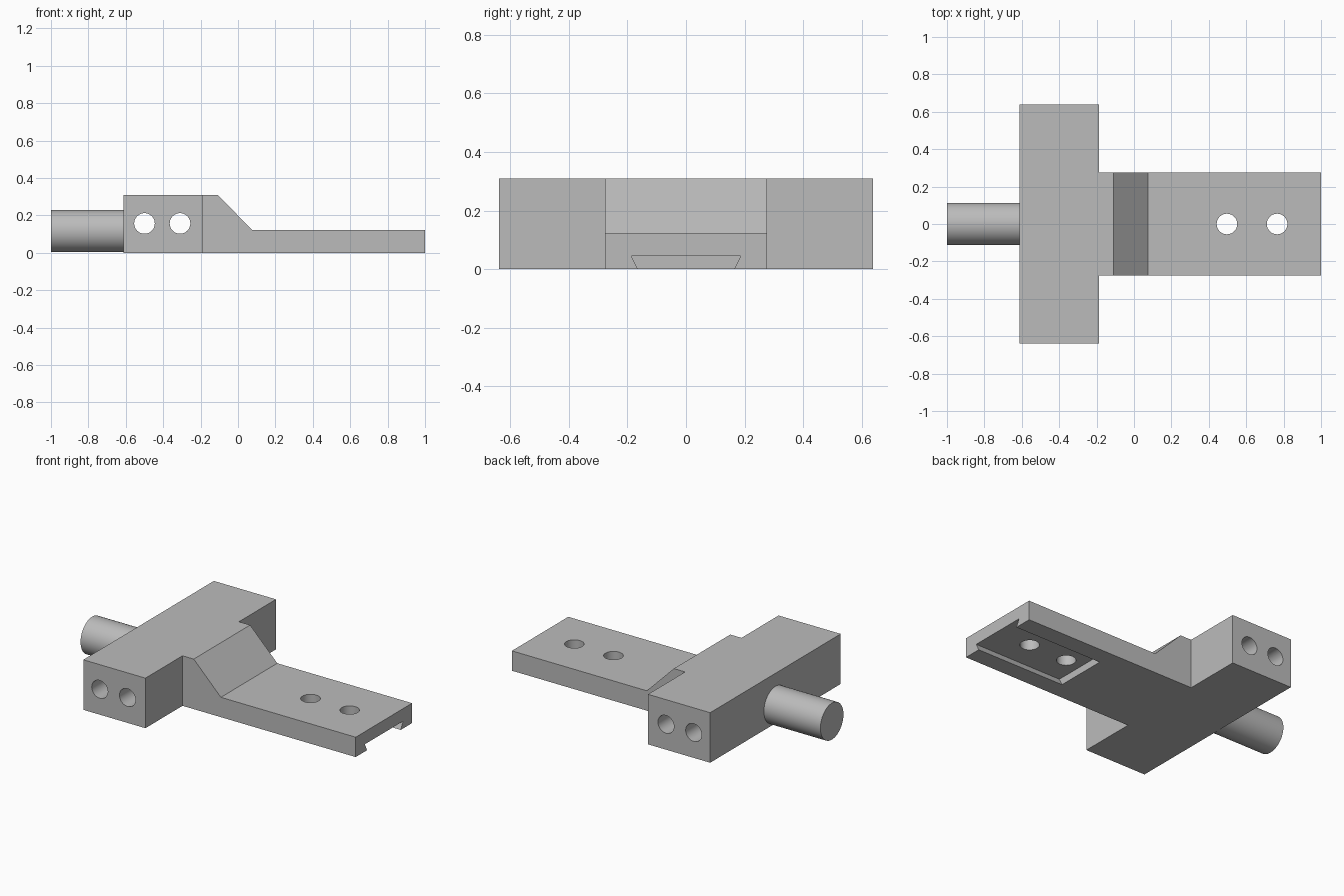
import bpy
import bmesh
import math
from mathutils import Matrix, Vector

if "Cube" in bpy.data.objects:
    bpy.data.objects.remove(bpy.data.objects["Cube"], do_unlink=True)

grey = bpy.data.materials.new("plain grey")
grey.use_nodes = True
GREY = (0.5, 0.5, 0.5, 1)
grey.diffuse_color = GREY
grey.node_tree.nodes["Principled BSDF"].inputs["Base Color"].default_value = GREY


def finish(name, bm):
    bmesh.ops.recalc_face_normals(bm, faces=bm.faces)
    mesh = bpy.data.meshes.new(name)
    bm.to_mesh(mesh)
    bm.free()
    mesh.materials.append(grey)
    obj = bpy.data.objects.new(name, mesh)
    bpy.context.collection.objects.link(obj)
    return obj


def prism(name, outline, sweep):
    """Extrude a closed outline of 3D points along a vector."""
    bm = bmesh.new()
    face = bm.faces.new([bm.verts.new(p) for p in outline])
    grown = bmesh.ops.extrude_face_region(bm, geom=[face])["geom"]
    verts = [g for g in grown if isinstance(g, bmesh.types.BMVert)]
    bmesh.ops.translate(bm, verts=verts, vec=Vector(sweep))
    return finish(name, bm)


def rod(name, centre, radius, length, axis):
    bm = bmesh.new()
    turn = Vector((0, 0, 1)).rotation_difference(Vector(axis)).to_matrix().to_4x4()
    bmesh.ops.create_cone(bm, cap_ends=True, segments=64, radius1=radius, radius2=radius,
                          depth=length, matrix=Matrix.Translation(centre) @ turn)
    return finish(name, bm)


def cut(target, cutter):
    mod = target.modifiers.new(cutter.name, 'BOOLEAN')
    mod.operation = 'DIFFERENCE'
    mod.solver = 'EXACT'
    mod.object = cutter
    bpy.context.view_layer.objects.active = target
    bpy.ops.object.modifier_apply(modifier=mod.name)
    bpy.data.objects.remove(cutter, do_unlink=True)


def smooth(obj):
    bpy.ops.object.select_all(action='DESELECT')
    obj.select_set(True)
    bpy.context.view_layer.objects.active = obj
    bpy.ops.object.shade_smooth_by_angle(angle=math.radians(30))


BACK, JOIN, TIP = -0.613, -0.187, 1.0
TOP, PLATE = 0.31, 0.123
HALF_BLOCK, HALF_ARM = 0.639, 0.276
HOLE = 0.055

# Cross block with two holes running its full width
block = prism("cross_block",
              [(BACK, -HALF_BLOCK, 0), (JOIN, -HALF_BLOCK, 0),
               (JOIN, -HALF_BLOCK, TOP), (BACK, -HALF_BLOCK, TOP)],
              (0, 2 * HALF_BLOCK, 0))
for x in (-0.5, -0.31):
    cut(block, rod("side_hole", (x, 0, 0.157), HOLE, 2, (0, 1, 0)))

# Arm with a sloped shoulder dropping to a flat plate
profile = [(JOIN, 0), (TIP, 0), (TIP, PLATE), (0.076, PLATE), (-0.11, TOP), (JOIN, TOP)]
arm = prism("sloped_arm", [(x, -HALF_ARM, z) for x, z in profile], (0, 2 * HALF_ARM, 0))

# Dovetail slot under the tip: wider at its ceiling
slope, depth = 0.5, 0.045
half = [(0.187 + slope * 0.05, -0.05 + 0.0), (0.187, depth)]
half[0] = (0.187 - slope * (depth + 0.05), -0.05)
slot = [(0.39, y, z) for y, z in half] + [(0.39, -y, z) for y, z in reversed(half)]
cut(arm, prism("dovetail_slot", slot, (1, 0, 0)))

# Screw holes through the plate
for x in (0.497, 0.765):
    cut(arm, rod("plate_hole", (x, 0, 0.1), HOLE, 1, (0, 0, 1)))

# Round shank at the rear end
shank = rod("round_shank", ((BACK - 1) / 2, 0, 0.116), 0.113, 1 + BACK, (1, 0, 0))

for part in (block, arm, shank):
    smooth(part)
